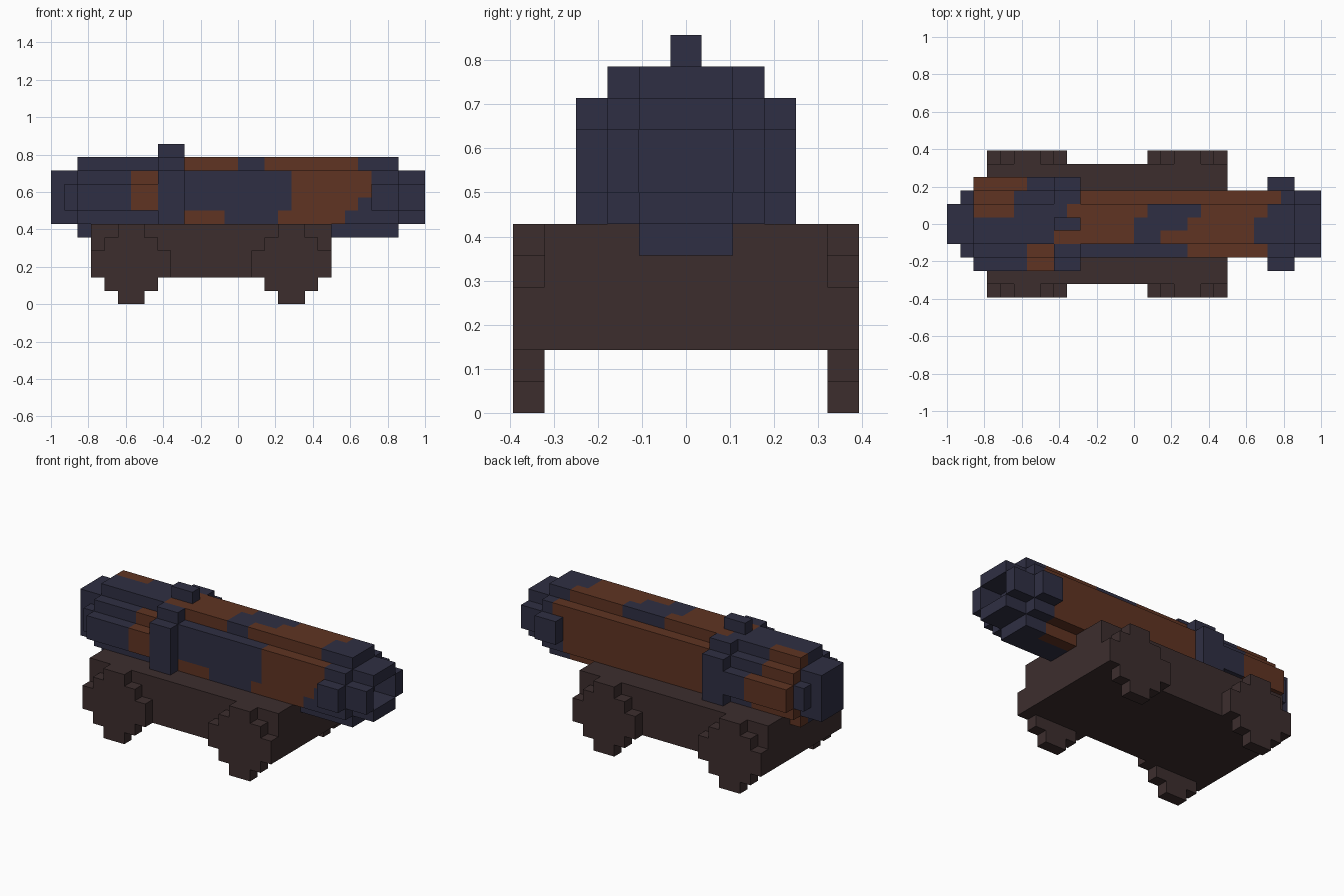
import bpy, bmesh

if "Cube" in bpy.data.objects:
    bpy.data.objects.remove(bpy.data.objects["Cube"])

U = 1 / 14  # size of one block


def material(name, rgb):
    m = bpy.data.materials.new(name)
    m.diffuse_color = (*rgb, 1)
    m.use_nodes = True
    m.node_tree.nodes["Principled BSDF"].inputs["Base Color"].default_value = m.diffuse_color
    return m


MATS = [material("dark navy iron", (0.028, 0.028, 0.056)),
        material("rust", (0.115, 0.034, 0.016)),
        material("dark brown wood", (0.046, 0.027, 0.027))]
NAVY, RUST, WOOD = 0, 1, 2


def box(x0, x1, half, z0, z1):
    """Cells of a box centred on y = 0, reaching `half` cells to each side."""
    return {(x, y, z) for x in range(x0, x1)
            for y in range(-half, half + 1) for z in range(z0, z1)}


def rounded(x0, x1, r):
    """Stepped round section around z = 8 made of three crossing boxes."""
    return (box(x0, x1, r, 7, 9) | box(x0, x1, r - 1, 6, 10)
            | (box(x0, x1, r - 2, 5, 11) if r > 2 else set()))


def wheel(cx, y):
    """Stepped disc, six cells across."""
    half = [1, 2, 3, 3, 2, 1]
    return {(x, y, z) for z, h in enumerate(half) for x in range(cx - h, cx + h)}


# Rust patches on the top strip: row y -> x ranges
TOP = {-1: [(-6, 0), (2, 9)],
       0: [(-4, 0), (4, 9)],
       1: [(-12, -9), (-5, 1), (5, 10)]}


def iron(c):
    """Rust or navy, by position on the gun."""
    x, y, z = c
    if z == 10:
        return RUST if any(a <= x < b for a, b in TOP.get(y, [])) else NAVY
    if y >= 1:                                   # back side is mostly rusty
        end = 11 if z == 9 and y == 2 else 10
        rear = -8 if y == 3 else -9 if z == 9 else -8
        return RUST if -4 <= x < end or -12 <= x < rear else NAVY
    if y <= -2:                                  # front side has three patches
        rear = -8 <= x < -6 and z >= 7
        low = z == 6 and -4 <= x < -1
        fore = (3 if z == 6 else 4) <= x < {6: 8, 7: 9}.get(z, 10)
        return RUST if rear or low or fore else NAVY
    return NAVY


def wood(c):
    return WOOD


PARTS = [
    ("carriage_body", box(-11, 7, 4, 2, 6), wood),
    ("rear_wheel_front", wheel(-8, -5), wood),
    ("rear_wheel_back", wheel(-8, 5), wood),
    ("fore_wheel_front", wheel(4, -5), wood),
    ("fore_wheel_back", wheel(4, 5), wood),
    # barrel: breech, long tube and rounded rear cap
    ("breech", rounded(-12, -6, 3), iron),
    ("barrel_tube", box(-4, 10, 1, 5, 11) | box(-4, 10, 2, 6, 10), iron),
    ("breech_cap", rounded(-13, -12, 2) | box(-14, -13, 1, 6, 10), iron),
    # raised band with sight
    ("barrel_band", box(-6, -4, 3, 6, 10) | box(-6, -4, 2, 10, 11), iron),
    ("sight", box(-6, -4, 0, 11, 12), iron),
    # flared collar and hollow muzzle
    ("muzzle_collar", rounded(10, 12, 3), iron),
    ("muzzle_ring", rounded(12, 14, 2) - box(12, 14, 1, 7, 9), iron),
]

SOLID = set().union(*(cells for _, cells, _ in PARTS))


def build(name, cells, colour):
    """Make the outer faces of a part, then merge flat areas of one colour."""
    bm = bmesh.new()
    verts = {}

    def vert(p):
        if p not in verts:
            verts[p] = bm.verts.new((p[0] * U, (p[1] - 0.5) * U, p[2] * U))
        return verts[p]

    for c in sorted(cells):
        for a in range(3):
            for s in (-1, 1):
                n = list(c)
                n[a] += s
                if tuple(n) in SOLID:
                    continue
                loop = []
                for du, dv in ((0, 0), (1, 0), (1, 1), (0, 1)):
                    p = list(c)
                    p[a] += s > 0
                    p[(a + 1) % 3] += du
                    p[(a + 2) % 3] += dv
                    loop.append(vert(tuple(p)))
                f = bm.faces.new(loop if s > 0 else loop[::-1])
                f.material_index = colour(c)
    bmesh.ops.dissolve_limit(bm, angle_limit=0.01, verts=bm.verts[:],
                             edges=bm.edges[:], delimit={'MATERIAL'})
    me = bpy.data.meshes.new(name)
    for m in MATS:
        me.materials.append(m)
    bm.to_mesh(me)
    bm.free()
    bpy.context.collection.objects.link(bpy.data.objects.new(name, me))


taken = set()
for name, cells, colour in PARTS:
    build(name, cells - taken, colour)
    taken |= cells
